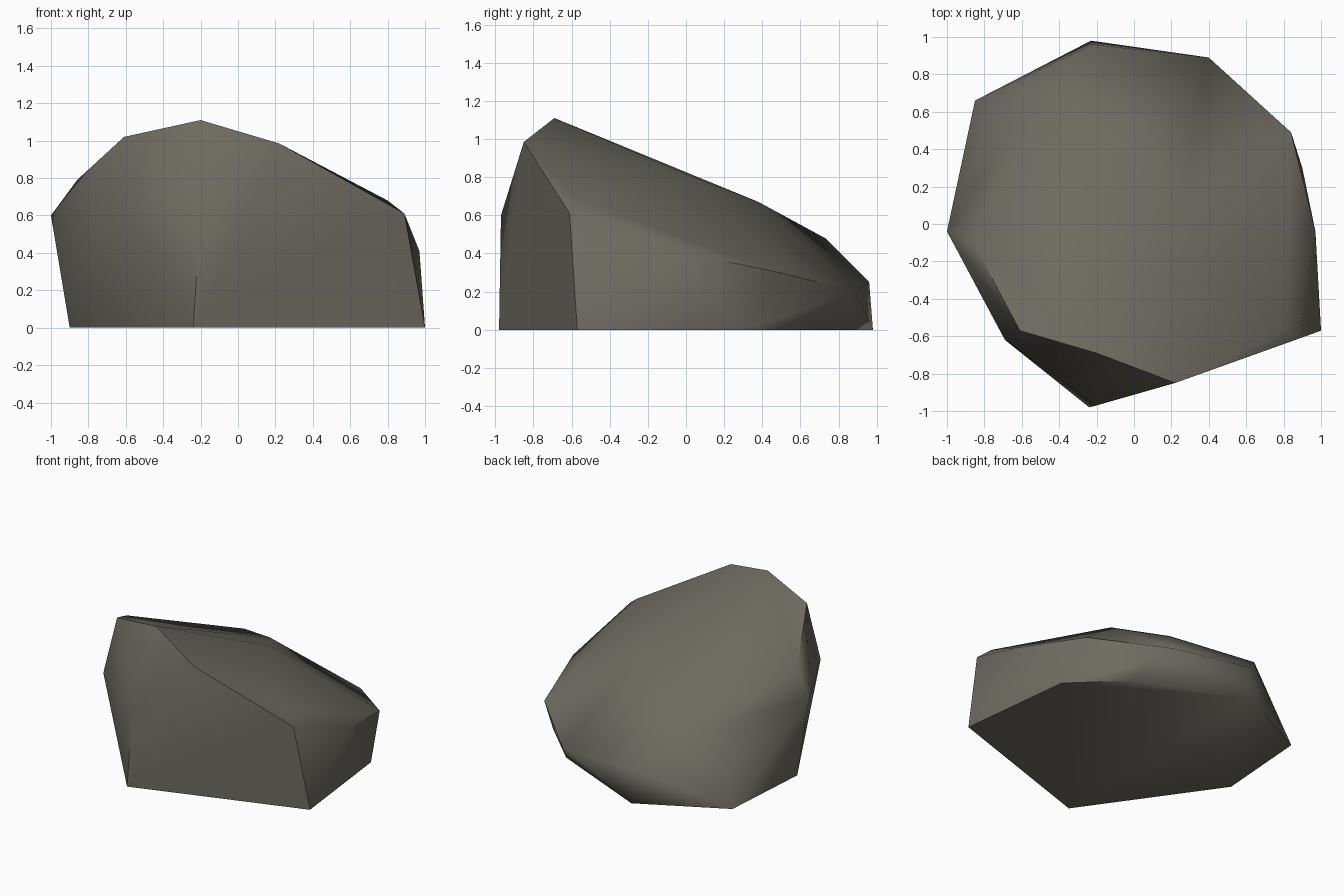
import bpy
import bmesh
import math

if "Cube" in bpy.data.objects:
    bpy.data.objects.remove(bpy.data.objects["Cube"])

# Corner points of the boulder, grouped by level
base = [(-0.24, -0.98, 0), (1.0, -0.57, 0), (0.90, 0.30, 0), (0.56, 0.63, 0),
        (-0.23, 0.98, 0), (-0.85, 0.66, 0), (-0.90, -0.04, 0)]
waist = [(-0.20, -0.97, 0.60), (0.89, -0.61, 0.61), (0.97, -0.04, 0.41),
         (0.84, 0.49, 0.30), (0.40, 0.89, 0.20), (-0.22, 0.96, 0.25),
         (-0.77, 0.60, 0.24), (-1.0, -0.04, 0.60), (-0.69, -0.62, 0.60)]
crown = [(-0.61, -0.57, 1.02), (-0.20, -0.69, 1.11), (0.22, -0.85, 0.985),
         (0.80, -0.56, 0.68), (0.10, -0.40, 0.94), (0.24, 0.04, 0.80),
         (0.0, 0.38, 0.67), (-0.46, 0.73, 0.48), (-0.86, -0.10, 0.79)]

# Wrap the points in a tight faceted skin
bm = bmesh.new()
for p in base + waist + crown:
    bm.verts.new(p)
hull = bmesh.ops.convex_hull(bm, input=bm.verts)
loose = [v for v in bm.verts if not v.link_faces]
bmesh.ops.delete(bm, geom=loose, context='VERTS')
bmesh.ops.dissolve_limit(bm, angle_limit=math.radians(2),
                         verts=bm.verts, edges=bm.edges)
bmesh.ops.recalc_face_normals(bm, faces=bm.faces)

mesh = bpy.data.meshes.new("boulder")
bm.to_mesh(mesh)
bm.free()
boulder = bpy.data.objects.new("boulder", mesh)
bpy.context.collection.objects.link(boulder)

# Single stone colour
stone = bpy.data.materials.new("grey_brown_stone")
stone.diffuse_color = (0.155, 0.145, 0.120, 1)
stone.use_nodes = True
stone.node_tree.nodes["Principled BSDF"].inputs["Base Color"].default_value = stone.diffuse_color
mesh.materials.append(stone)

# Soft facets, crisp only at the strongest edges
bpy.context.view_layer.objects.active = boulder
boulder.select_set(True)
bpy.ops.object.shade_smooth_by_angle(angle=math.radians(50))
